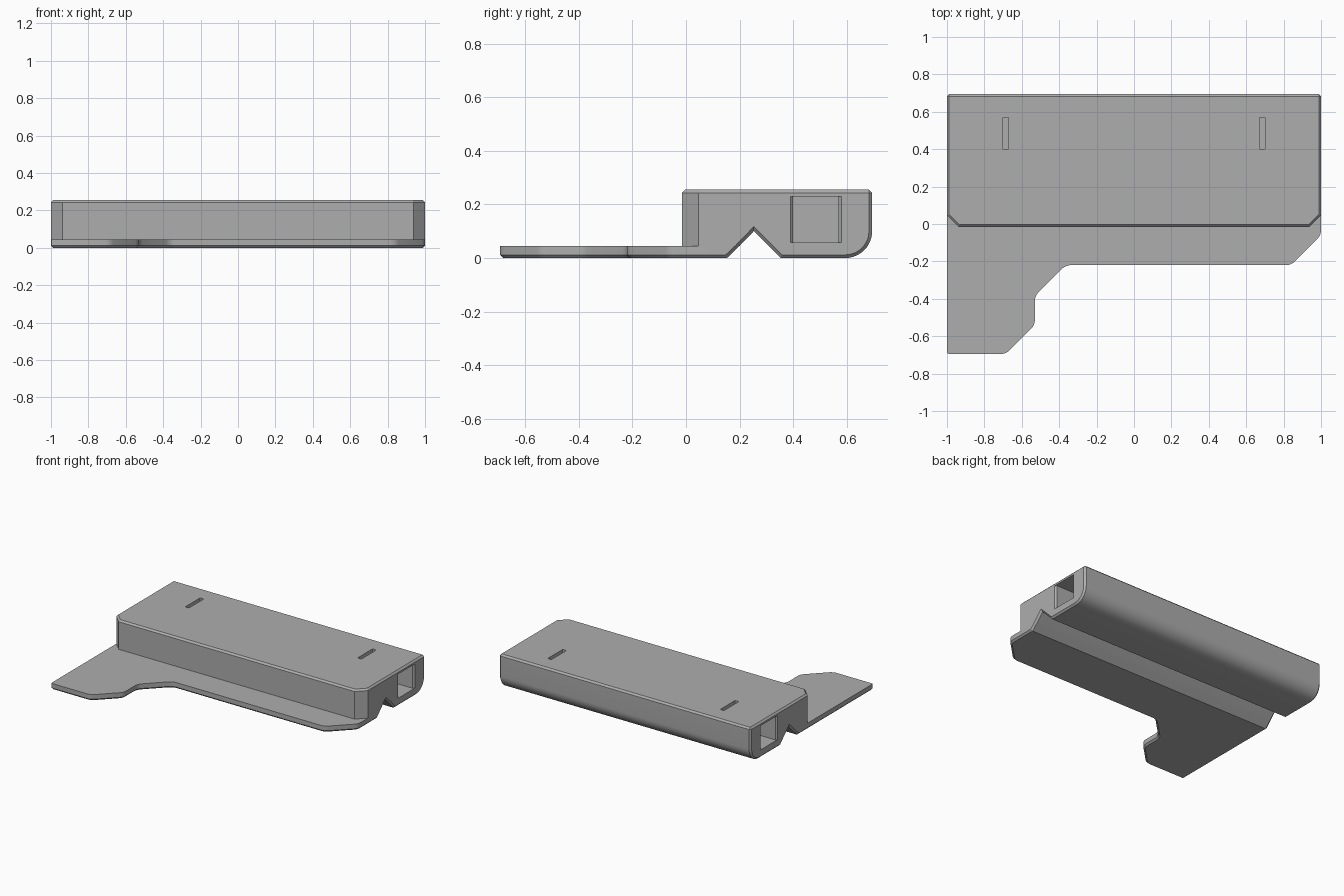
import bpy, bmesh, math

cube = bpy.data.objects.get("Cube")
if cube:
    bpy.data.objects.remove(cube, do_unlink=True)

CHAMFER = 0.012
PLATE_TOP = 0.045
BODY_TOP = 0.255

grey = bpy.data.materials.new("plain grey")
grey.use_nodes = True
colour = (0.42, 0.42, 0.42, 1)
grey.diffuse_color = colour
grey.node_tree.nodes["Principled BSDF"].inputs["Base Color"].default_value = colour


def prism(points, offset):
    """Closed 3D outline swept along an offset."""
    bm = bmesh.new()
    face = bm.faces.new([bm.verts.new(p) for p in points])
    swept = bmesh.ops.extrude_face_region(bm, geom=[face], use_keep_orig=True)["geom"]
    bmesh.ops.translate(bm, vec=offset, verts=[g for g in swept if isinstance(g, bmesh.types.BMVert)])
    bmesh.ops.recalc_face_normals(bm, faces=bm.faces)
    return bm


def bevel(bm, rule, width, segments=1):
    """Bevel the edges whose two ends satisfy the rule."""
    edges = [e for e in bm.edges if rule(e.verts[0].co, e.verts[1].co)]
    bmesh.ops.bevel(bm, geom=edges, offset=width, segments=segments, profile=0.5,
                    affect='EDGES', clamp_overlap=True)


def make(name, bm):
    mesh = bpy.data.meshes.new(name)
    bm.to_mesh(mesh)
    bm.free()
    mesh.materials.append(grey)
    ob = bpy.data.objects.new(name, mesh)
    bpy.context.collection.objects.link(ob)
    return ob


def activate(ob):
    bpy.ops.object.select_all(action='DESELECT')
    ob.select_set(True)
    bpy.context.view_layer.objects.active = ob


def cut(target, bm):
    cutter = make("cutter", bm)
    cutter.hide_render = True
    mod = target.modifiers.new("cut", 'BOOLEAN')
    mod.operation, mod.solver, mod.object = 'DIFFERENCE', 'EXACT', cutter
    activate(target)
    bpy.ops.object.modifier_apply(modifier=mod.name)
    bpy.data.objects.remove(cutter, do_unlink=True)


def near(a, b):
    return abs(a - b) < 1e-4


def at_end(a, b):
    return near(abs(a.x), 1) and near(a.x, b.x)


# Body: side profile with half of the groove and a rounded lower back edge
R = 0.1
arc = [(0.595 + R * math.sin(t), R - R * math.cos(t))
       for t in (i * math.pi / 24 for i in range(13))]
profile = [(-0.015, BODY_TOP), (-0.015, PLATE_TOP), (0.2, PLATE_TOP), (0.253, 0.1),
           (0.353, 0)] + arc + [(0.695, BODY_TOP)]
bm = prism([(-1, y, z) for y, z in profile], (2, 0, 0))
bevel(bm, lambda a, b: near(a.x, b.x) and near(a.y, -0.015) and near(b.y, -0.015), 0.062)


def body_rim(a, b):
    if near(a.z, BODY_TOP) and near(b.z, BODY_TOP):
        return True
    front = a.y < 0.1 and b.y < 0.1
    underside = near(a.z, PLATE_TOP) and near(b.z, PLATE_TOP)
    return at_end(a, b) and not front and not underside


bevel(bm, body_rim, CHAMFER)
body = make("body", bm)

# Side pockets with flared mouths, and the top slots that reach them
for side in (-1, 1):
    mouth = [(1.01, 0.38), (0.99, 0.4), (0.67, 0.4), (0.67, 0.57), (0.99, 0.57), (1.01, 0.59)]
    cut(body, prism([(side * x, y, 0.057) for x, y in mouth], (0, 0, 0.173)))
    slot = [(0.6705, 0.4005), (0.7, 0.4005), (0.7, 0.5695), (0.6705, 0.5695)]
    cut(body, prism([(side * x, y, 0.2) for x, y in slot], (0, 0, 0.1)))

# Base plate: stepped outline, rear edge sloped to form the other groove wall
outline = [(-1, 0.153), (-1, -0.695), (-0.685, -0.695), (-0.53, -0.54), (-0.53, -0.385),
           (-0.365, -0.22), (0.84, -0.22), (1, -0.06), (1, 0.153)]
bm = prism([(x, y, 0) for x, y in outline], (0, 0, PLATE_TOP))
for v in bm.verts:
    if v.co.y > 0.1 and v.co.z > 0.01:
        v.co.y = 0.2


def upright(a, b):
    return near(a.x, b.x) and near(a.y, b.y) and a.y < 0.1


bevel(bm, lambda a, b: upright(a, b) and a.x > -0.9, 0.025, 4)
bevel(bm, lambda a, b: upright(a, b) and near(a.x, -1), 0.01, 2)


def plate_rim(a, b):
    rear = a.y > 0.1 and b.y > 0.1
    if rear:
        return at_end(a, b)
    return near(a.z, 0) and near(b.z, 0)


bevel(bm, plate_rim, CHAMFER)
plate = make("base_plate", bm)

for ob in (body, plate):
    activate(ob)
    bpy.ops.object.shade_smooth_by_angle(angle=math.radians(25))
